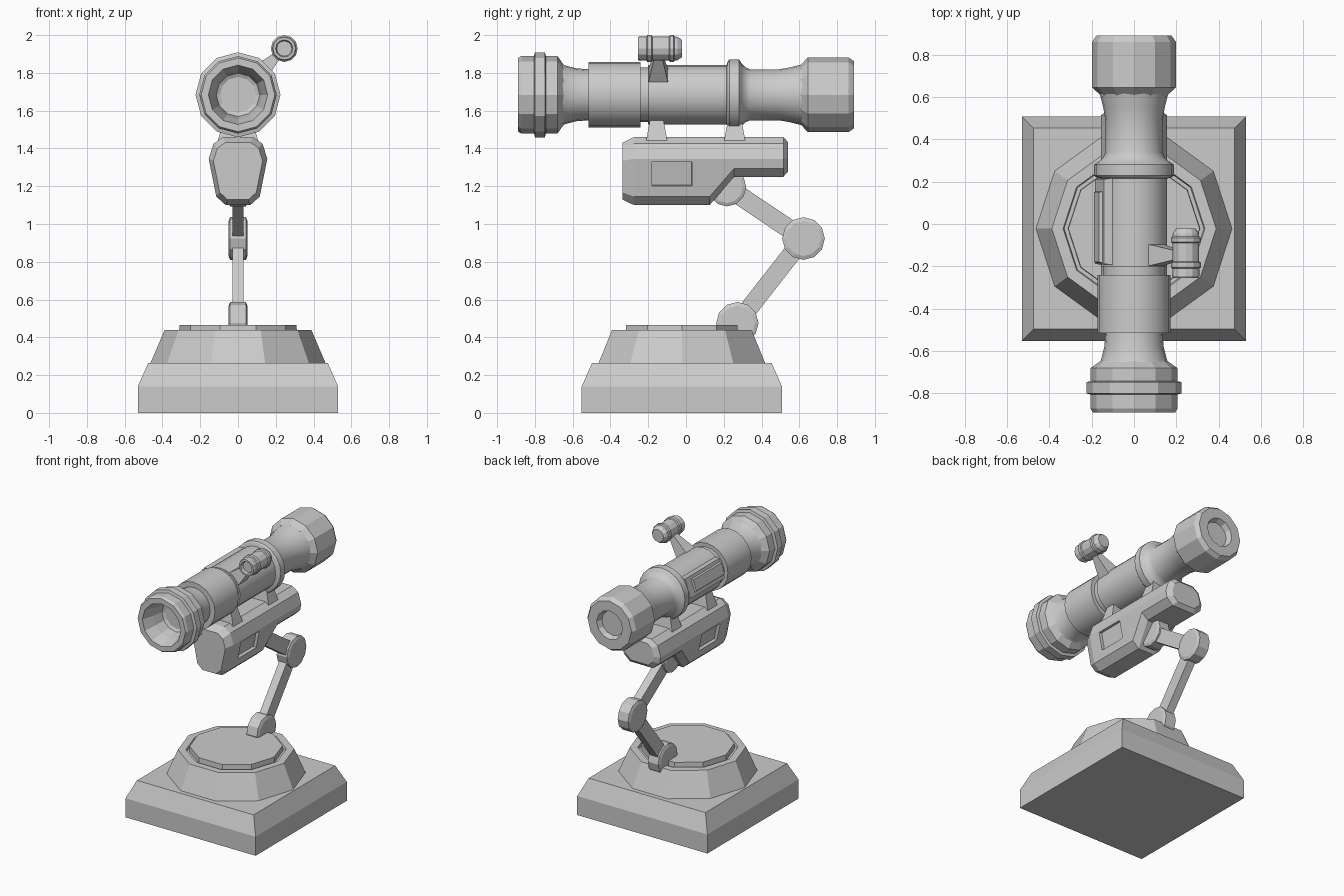
import bpy, bmesh, math
from mathutils import Vector

if "Cube" in bpy.data.objects:
    bpy.data.objects.remove(bpy.data.objects["Cube"])


def loft(name, rings, smooth=None):
    """Skin a list of equal-length point rings and cap both ends."""
    bm = bmesh.new()
    vs = [[bm.verts.new(p) for p in r] for r in rings]
    n = len(vs[0])
    for a, b in zip(vs, vs[1:]):
        for i in range(n):
            j = (i + 1) % n
            bm.faces.new((a[i], a[j], b[j], b[i]))
    bm.faces.new(vs[0])
    bm.faces.new(vs[-1])
    bmesh.ops.recalc_face_normals(bm, faces=bm.faces[:])
    me = bpy.data.meshes.new(name)
    bm.to_mesh(me)
    bm.free()
    ob = bpy.data.objects.new(name, me)
    bpy.context.collection.objects.link(ob)
    if smooth:
        bpy.ops.object.select_all(action='DESELECT')
        ob.select_set(True)
        bpy.context.view_layer.objects.active = ob
        bpy.ops.object.shade_smooth_by_angle(angle=math.radians(smooth))
    return ob


def lathe(name, profile, n, axis='y', at=(0, 0, 0), smooth=None):
    """Turn (position, radius) pairs about an axis through a point."""
    c = Vector(at)
    rings = []
    for t, r in profile:
        ring = []
        for i in range(n):
            a = 2 * math.pi * i / n
            u, v = r * math.cos(a), r * math.sin(a)
            ring.append(c + Vector({'x': (t, u, v), 'y': (u, t, v), 'z': (u, v, t)}[axis]))
        rings.append(ring)
    return loft(name, rings, smooth)


def strut(name, a, b, side, size_a, size_b):
    """Tapered box from a to b; sizes are half-widths along side and across it."""
    a, b, s = Vector(a), Vector(b), Vector(side)
    t = (b - a).cross(s).normalized()
    signs = ((1, 1), (-1, 1), (-1, -1), (1, -1))
    return loft(name, [[p + s * i * w + t * j * h for i, j in signs]
                       for p, (w, h) in ((a, size_a), (b, size_b))])


X, Y = (1, 0, 0), (0, 1, 0)
CY = -0.022

# Plinth and ten-sided drum with a grooved top disc
def square(h, z):
    return [(x * h, CY + y * h, z) for x, y in ((1, 1), (-1, 1), (-1, -1), (1, -1))]

loft("plinth", [square(.53, 0), square(.53, .14), square(.475, .265)])
lathe("drum", [(.25, .463), (.265, .463), (.44, .388), (.44, .335), (.425, .33),
               (.425, .312), (.465, .31)], 10, 'z', (0, CY, 0))

# Folding arm: three joints and two links
joints = {"lower": (0, .272, .475), "elbow": (0, .622, .923), "upper": (0, .217, 1.195)}
for key, r in (("lower", .112), ("elbow", .113), ("upper", .102)):
    lathe(key + "_joint", [(-.05, r * .82), (-.042, r), (.042, r), (.05, r * .82)],
          12, 'x', joints[key])
strut("lower_link", joints["lower"], joints["elbow"], X, (.03, .048), (.03, .048))
strut("upper_link", joints["upper"], joints["elbow"], X, (.03, .05), (.03, .05))

# Cradle body: section with a variable underside height, shrunk at the ends
def section(y, bottom, scale=1.0):
    w = .115 + (bottom + .045 - 1.145) * .2
    half = [(.08, 1.46), (.13, 1.425), (.155, 1.345), (w, bottom + .045), (w - .05, bottom)]
    mid = (1.46 + bottom) / 2
    pts = half + [(-x, z) for x, z in reversed(half)]
    return [(x * scale, y, mid + (z - mid) * scale) for x, z in pts]

body = loft("cradle_body", [section(-.335, 1.10, .84), section(-.275, 1.10), section(.125, 1.10),
                            section(.255, 1.25), section(.515, 1.25), section(.54, 1.25, .75)])

# Recessed side panels
for s in (-1, 1):
    nrm = Vector((s * .98, 0, -.196))
    c = Vector((s * .139, -.075, 1.265))
    cutter = strut("panel_cutter", c - nrm * .022, c + nrm * .1, Y, (.105, .064), (.11, .068))
    cutter.hide_render = True
    mod = body.modifiers.new("panel", 'BOOLEAN')
    mod.operation, mod.object, mod.solver = 'DIFFERENCE', cutter, 'EXACT'
    bpy.context.view_layer.objects.active = body
    bpy.ops.object.modifier_apply(modifier=mod.name)
    bpy.data.objects.remove(cutter)

# Saddle feet between cradle and tube
for name, y in (("front_saddle", -.155), ("rear_saddle", .258)):
    strut(name, (0, y, 1.43), (0, y, 1.57), X, (.11, .058), (.07, .032))

# Main tube: front sleeve, barrel, clamp ring and flared neck
AX = (0, 0, 1.684)
lathe("main_tube", [(-.66, .165), (-.64, .155), (-.58, .14), (-.515, .135),
                    (-.515, .173), (-.24, .173), (-.24, .145), (-.2, .145), (-.2, .157),
                    (.215, .157), (.222, .18), (.23, .188), (.28, .188), (.288, .178),
                    (.295, .165), (.315, .145), (.34, .135), (.49, .135), (.55, .145),
                    (.63, .165)], 20, 'y', AX, 25)

# Objective bell with open bore, and eyepiece with shallow recess
lathe("objective", [(-.71, .095), (-.72, .115), (-.80, .13), (-.889, .157), (-.889, .195),
                    (-.872, .205), (-.805, .205), (-.80, .225), (-.747, .225), (-.742, .205),
                    (-.68, .205), (-.645, .155)], 12, 'y', AX)
lathe("eyepiece", [(.61, .16), (.645, .198), (.86, .198), (.889, .178),
                   (.889, .105), (.85, .09)], 12, 'y', AX)

# Raised panel on the left of the barrel
a = math.radians(162)
d = Vector((math.cos(a), 0, math.sin(a)))
c = Vector(AX) + Vector((0, .012, 0))
strut("side_panel", c + d * .11, c + d * .172, Y, (.208, .085), (.2, .07))
c.y = -.015
strut("side_panel_cap", c + d * .165, c + d * .186, Y, (.17, .05), (.165, .04))

# Small finder on an angled post
strut("finder_post", (.09, -.147, 1.774), (.22, -.147, 1.904), Y, (.055, .055), (.018, .018))
lathe("finder", [(-.235, .04), (-.254, .046), (-.254, .06), (-.245, .065), (-.21, .063),
                 (-.205, .071), (-.182, .071), (-.178, .063), (-.09, .063), (-.085, .071),
                 (-.065, .071), (-.06, .063), (-.045, .062), (-.022, .046)],
      12, 'y', (.245, 0, 1.929))
